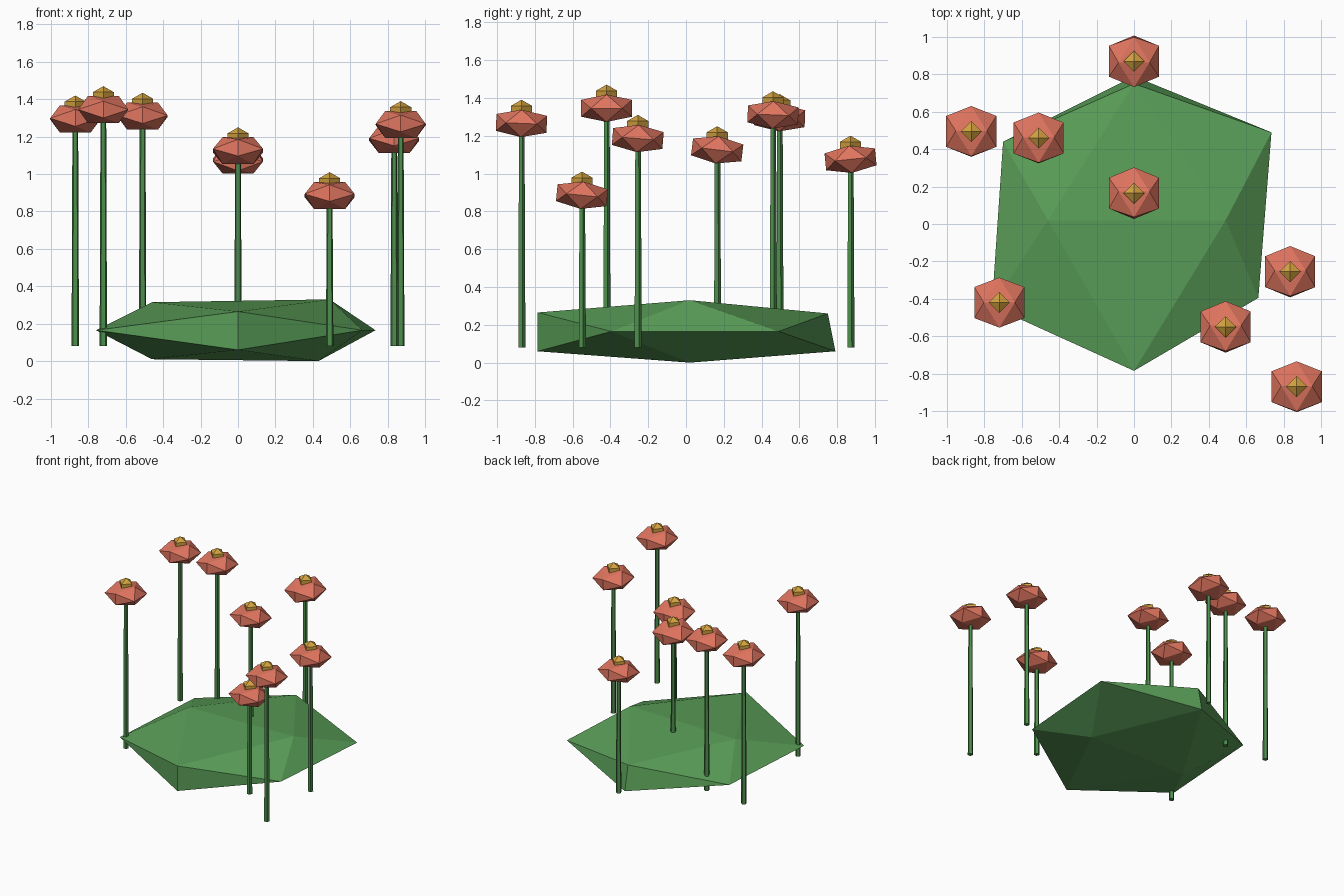
import bpy
import bmesh
from math import sqrt
from mathutils import Matrix, Vector

cube = bpy.data.objects.get("Cube")
if cube:
    bpy.data.objects.remove(cube, do_unlink=True)


def make_material(name, hex_code):
    """Create a flat material from an sRGB hex code."""
    channels = [int(hex_code[i:i + 2], 16) / 255 for i in (0, 2, 4)]
    colour = [c / 12.92 if c < 0.04 else ((c + 0.055) / 1.055) ** 2.4 for c in channels] + [1]
    material = bpy.data.materials.new(name)
    material.use_nodes = True
    material.diffuse_color = colour
    material.node_tree.nodes["Principled BSDF"].inputs["Base Color"].default_value = colour
    return material


leaf_green = make_material("leaf green", "5a9e58")
stem_green = make_material("stem green", "4f8f4d")
coral = make_material("coral", "e0755f")
gold = make_material("gold", "d4a340")


def add_object(name, bm, material, location=(0, 0, 0)):
    bmesh.ops.recalc_face_normals(bm, faces=bm.faces)
    mesh = bpy.data.meshes.new(name)
    bm.to_mesh(mesh)
    bm.free()
    mesh.materials.append(material)
    obj = bpy.data.objects.new(name, mesh)
    obj.location = location
    bpy.context.collection.objects.link(obj)
    return obj


def hull(points):
    """Wrap a faceted convex skin around some corner points."""
    bm = bmesh.new()
    for point in points:
        bm.verts.new(point)
    bmesh.ops.convex_hull(bm, input=bm.verts)
    return bm


def gem_points(long, height):
    """Corners of a flattened twenty-sided gem with its top edge along x."""
    short = long * 2 / (1 + sqrt(5))
    points = []
    for a in (-1, 1):
        for b in (-1, 1):
            points += [Vector((a * short, 0, b * long * height)),
                       Vector((0, a * long, b * short * height)),
                       Vector((a * long, b * short, 0))]
    return points


# Uneven faceted leaf mound
mound_corners = [
    (-0.46, 0.02, 0.315), (0.49, 0.02, 0.33),                        # top edge
    (-0.46, 0.02, 0.01), (0.43, 0.02, 0),                            # bottom edge
    (0, -0.785, 0.265), (0, -0.785, 0.06),                           # front edge
    (0, 0.75, 0.26), (0, 0.79, 0.06),                                # back edge
    (-0.70, 0.44, 0.165), (-0.76, -0.44, 0.165),                     # model's right side
    (0.735, 0.49, 0.165), (0.665, -0.395, 0.165),                    # model's left side
]
add_object("leaf_mound", hull(mound_corners), leaf_green)


def add_flower(number, x, y, top, tilt):
    head_z = top - 0.125
    stem_bottom = 0.08

    # Tapered five-sided stem
    bm = bmesh.new()
    length = head_z - stem_bottom
    bmesh.ops.create_cone(bm, cap_ends=True, segments=5, radius1=0.021, radius2=0.016, depth=length)
    add_object(f"stem_{number}", bm, stem_green, (x, y, stem_bottom + length / 2))

    # Flattened gem-shaped blossom
    turn = Matrix.Rotation(tilt, 3, "X")
    petals = hull([turn @ p for p in gem_points(0.134, 0.54)])
    add_object(f"blossom_{number}", petals, coral, (x, y, head_z))

    # Small four-sided ball at the centre
    bm = bmesh.new()
    bmesh.ops.create_uvsphere(bm, u_segments=4, v_segments=3, radius=0.065)
    add_object(f"flower_centre_{number}", bm, gold, (x, y, top - 0.065))


# Flowers: x, y, top height, blossom tilt
flowers = [
    (0, 0.87, 1.20, 0.1),
    (-0.87, 0.495, 1.42, -0.04),
    (-0.51, 0.46, 1.435, -0.04),
    (0, 0.165, 1.25, -0.12),
    (0.835, -0.255, 1.31, -0.08),
    (-0.72, -0.42, 1.47, 0),
    (0.49, -0.55, 1.01, -0.1),
    (0.87, -0.87, 1.39, -0.04),
]
for index, flower in enumerate(flowers, start=1):
    add_flower(index, *flower)
